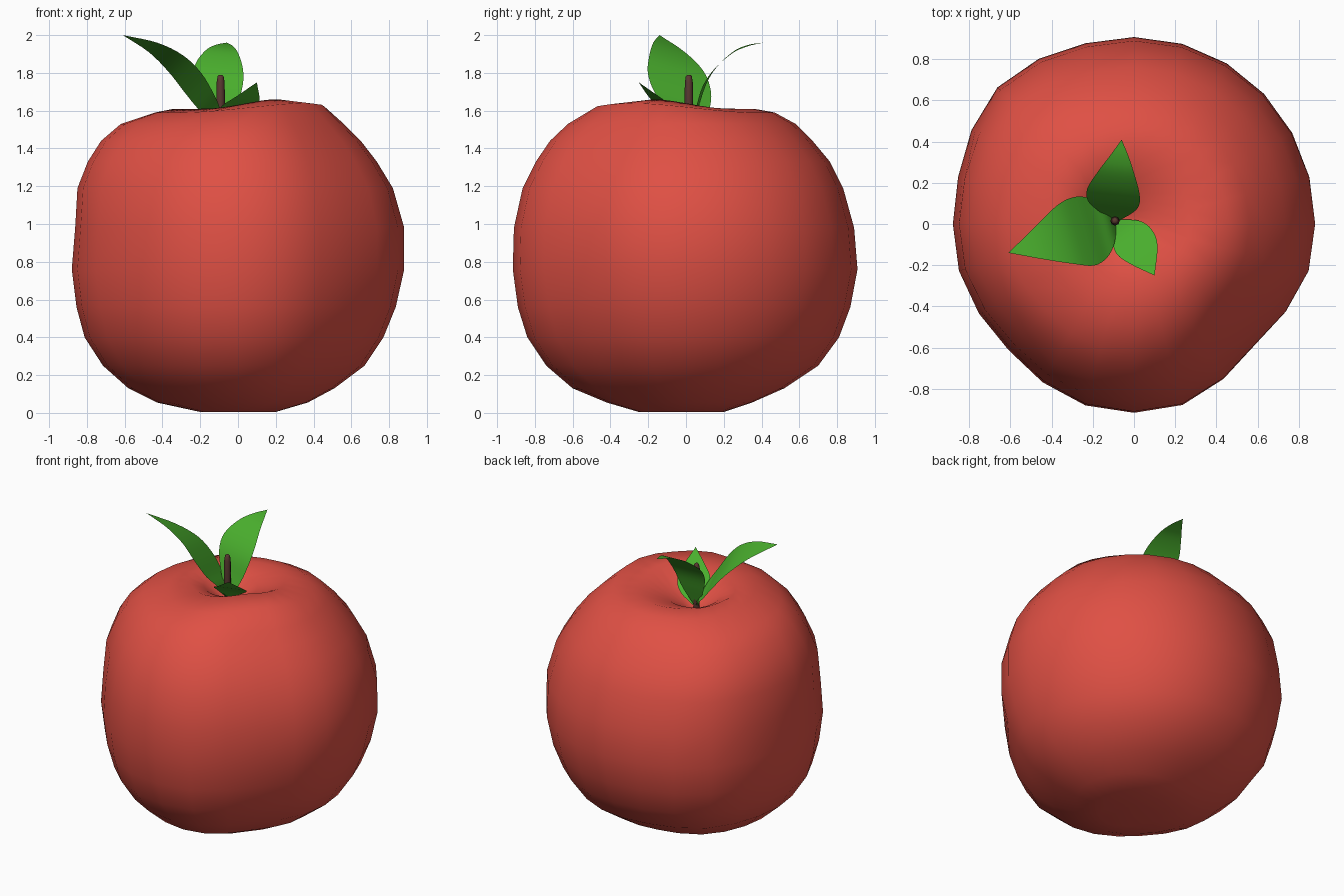
import bpy, bmesh, math
from mathutils import Vector

if "Cube" in bpy.data.objects:
    bpy.data.objects.remove(bpy.data.objects["Cube"])


def material(name, rgb):
    m = bpy.data.materials.new(name)
    m.diffuse_color = (*rgb, 1)
    m.use_nodes = True
    m.node_tree.nodes["Principled BSDF"].inputs["Base Color"].default_value = m.diffuse_color
    return m


def finish(name, bm, mat, angle=60):
    bmesh.ops.remove_doubles(bm, verts=bm.verts, dist=0.0005)
    mesh = bpy.data.meshes.new(name)
    bm.to_mesh(mesh)
    bm.free()
    mesh.materials.append(mat)
    ob = bpy.data.objects.new(name, mesh)
    bpy.context.collection.objects.link(ob)
    bpy.ops.object.select_all(action='DESELECT')
    ob.select_set(True)
    bpy.context.view_layer.objects.active = ob
    bpy.ops.object.shade_smooth_by_angle(angle=math.radians(angle))
    return ob


def bridge(bm, a, b, closed):
    n = len(a)
    for i in range(n if closed else n - 1):
        j = (i + 1) % n
        bm.faces.new((a[i], a[j], b[j], b[i]))


RED = material("red_skin", (0.74, 0.08, 0.058))
GREEN = material("leaf_green", (0.067, 0.42, 0.026))
BROWN = material("stem_brown", (0.1, 0.04, 0.03))

# Fruit body: rings as height, then reach to left, right, front, back
RINGS = [
    (0.005, .20, .20, .25, .20), (0.055, .43, .37, .42, .35),
    (0.13, .58, .51, .60, .52), (0.25, .715, .67, .74, .70),
    (0.40, .812, .77, .84, .81), (0.56, .855, .835, .89, .87),
    (0.76, .88, .88, .917, .908), (0.98, .862, .88, .911, .89),
    (1.19, .85, .82, .865, .832), (1.33, .795, .735, .795, .762),
    (1.44, .725, .65, .72, .67), (1.53, .62, .56, .625, .58),
    (1.59, .44, .46, .49, .47), (1.61, .34, .27, .27, .36),
    (1.565, .25, .10, .13, .20), (1.50, .16, -.01, .05, .10),
]
SIDES = 24
bm = bmesh.new()
loops = []
for k, (z, left, right, front, back) in enumerate(RINGS):
    loop = []
    # the dimple rings are centred on the stem
    cx, cy = (-0.09, 0.02) if k > 13 else (0, 0)
    for i in range(SIDES):
        t = 2 * math.pi * i / SIDES
        c, s = math.cos(t), math.sin(t)
        a = right - cx if c > 0 else left + cx
        b = back - cy if s > 0 else front + cy
        r = 1 / math.hypot(c / a, s / b)
        # uneven shoulders on the diagonals
        diag = (1.0 if c > 0 else 1.05) if s > 0 else (0.925 if c > 0 else 0.962)
        r *= 1 + (diag - 1) * math.sin(2 * t) ** 4
        lift = 0
        if k in (12, 13):
            lift = 0.05 * max(0, math.cos(t + math.radians(40))) ** 2
        loop.append(bm.verts.new((cx + r * c, cy + r * s, z + lift)))
    loops.append(loop)
for lo, hi in zip(loops, loops[1:]):
    bridge(bm, lo, hi, True)
for loop, p in ((loops[0][::-1], (0, 0, 0.03)), (loops[-1], (-0.09, 0.02, 1.46))):
    centre = bm.verts.new(p)
    for i in range(SIDES):
        bm.faces.new((loop[i], loop[(i + 1) % SIDES], centre))
finish("fruit_body", bm, RED, 80)

# Stem: slightly bowed tapering tube with a rounded tip
bm = bmesh.new()
loops = []
for z, r in ((1.44, .018), (1.55, .021), (1.66, .023), (1.75, .021), (1.782, .016), (1.79, .008)):
    loops.append([bm.verts.new((-0.092 + r * math.cos(i * math.pi / 4),
                                0.015 + r * math.sin(i * math.pi / 4), z)) for i in range(8)])
for lo, hi in zip(loops, loops[1:]):
    bridge(bm, lo, hi, True)
bm.faces.new(loops[-1])
bm.faces.new(loops[0][::-1])
finish("stem", bm, BROWN)


def smooth_path(pts, steps=4):
    pts = [Vector(p) for p in pts]
    ext = [2 * pts[0] - pts[1]] + pts + [2 * pts[-1] - pts[-2]]
    out = []
    for p0, p1, p2, p3 in zip(ext, ext[1:], ext[2:], ext[3:]):
        for i in range(steps):
            t = i / steps
            out.append(0.5 * (2 * p1 + (p2 - p0) * t + (2 * p0 - 5 * p1 + 4 * p2 - p3) * t * t
                              + (3 * p1 - p0 - 3 * p2 + p3) * t ** 3))
    return out + [pts[-1]]


# Leaves: a spine of (x, y, z, half width) swept along a side direction
def leaf(name, side, spine):
    side = Vector(side).normalized()
    bm = bmesh.new()
    rows = []
    for p in smooth_path(spine):
        rows.append([bm.verts.new(p.to_3d() + side * max(p.w, 0) * u)
                     for u in (-1, -.5, 0, .5, 1)])
    for a, b in zip(rows, rows[1:]):
        bridge(bm, a, b, False)
    finish(name, bm, GREEN, 80)


leaf("large_left_leaf", (-.26, .95, -.28), [
    (-.09, .01, 1.5, .02), (-.12, 0, 1.58, .10), (-.17, -.02, 1.65, .155),
    (-.24, -.035, 1.75, .18), (-.33, -.05, 1.85, .155), (-.45, -.09, 1.935, .09),
    (-.61, -.14, 2.0, 0)])
leaf("back_leaf", (1, -.1, -.1), [
    (-.09, .02, 1.5, .02), (-.095, .06, 1.62, .085), (-.10, .10, 1.74, .125),
    (-.10, .16, 1.83, .128), (-.085, .25, 1.91, .088), (-.07, .33, 1.945, .045),
    (-.06, .41, 1.96, 0)])
leaf("small_front_leaf", (.81, .58, -.15), [
    (-.08, .01, 1.5, .02), (-.04, -.03, 1.56, .08), (0, -.085, 1.61, .105),
    (.05, -.15, 1.66, .08), (.10, -.25, 1.75, 0)])
